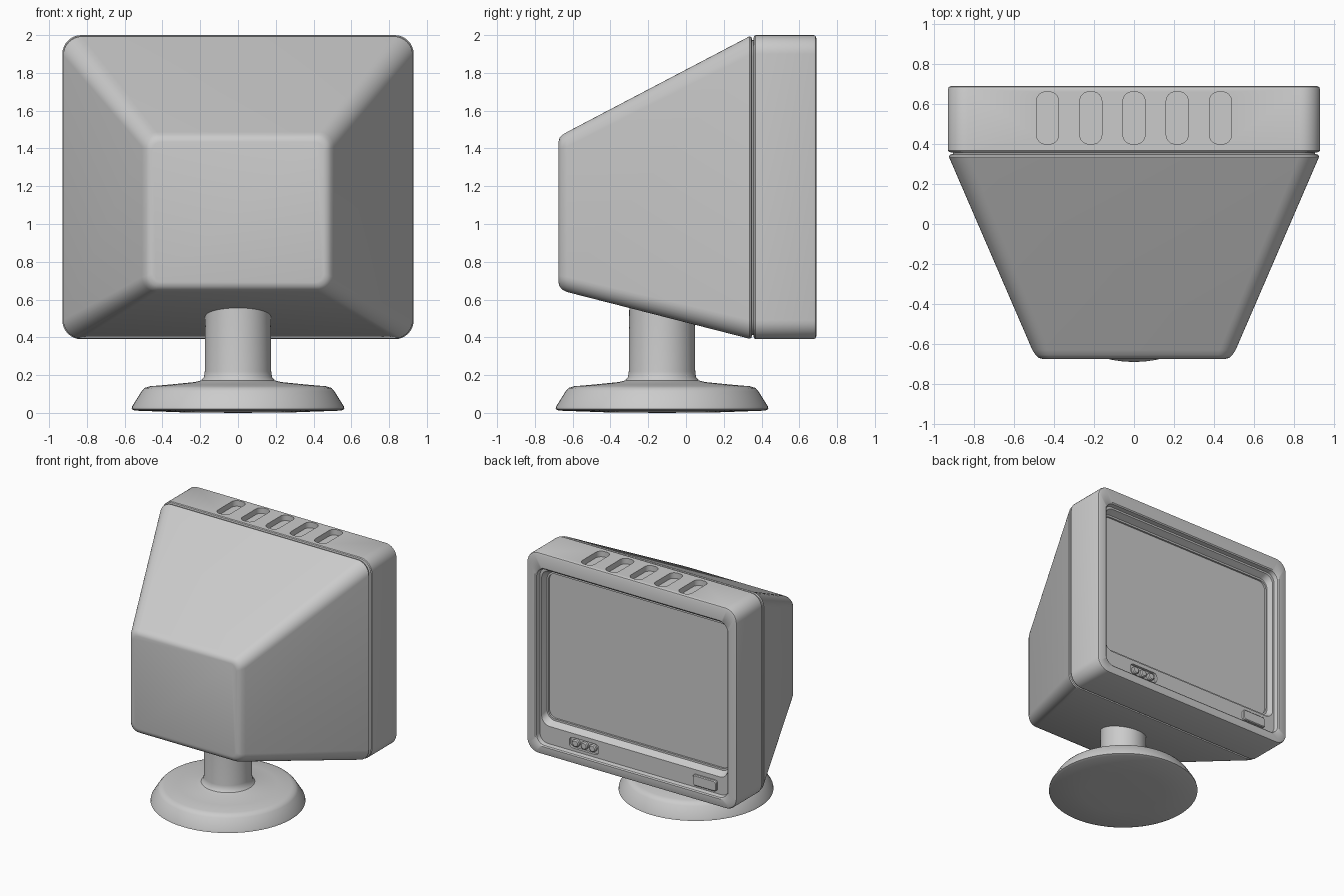
import bpy, bmesh, math

if "Cube" in bpy.data.objects:
    bpy.data.objects.remove(bpy.data.objects["Cube"])


def finish(name, bm, angle=35):
    bmesh.ops.recalc_face_normals(bm, faces=bm.faces)
    me = bpy.data.meshes.new(name)
    bm.to_mesh(me)
    bm.free()
    ob = bpy.data.objects.new(name, me)
    bpy.context.collection.objects.link(ob)
    smooth(ob, angle)
    return ob


def smooth(ob, angle=35):
    bpy.ops.object.select_all(action='DESELECT')
    ob.select_set(True)
    bpy.context.view_layer.objects.active = ob
    bpy.ops.object.shade_smooth_by_angle(angle=math.radians(angle))


def loft(name, sections, axis='Y', n=8):
    """Skin rounded rectangles (d, u0, u1, v0, v1, radius) stacked along an axis."""
    bm = bmesh.new()
    loops = []
    for d, u0, u1, v0, v1, r in sections:
        loop = []
        for k, (cu, cv) in enumerate([(u1 - r, v1 - r), (u0 + r, v1 - r),
                                      (u0 + r, v0 + r), (u1 - r, v0 + r)]):
            for i in range(n + 1):
                a = math.pi / 2 * (k + i / n)
                u, v = cu + r * math.cos(a), cv + r * math.sin(a)
                loop.append(bm.verts.new((u, d, v) if axis == 'Y' else (u, v, d)))
        loops.append(loop)
    for a, b in zip(loops, loops[1:]):
        for i in range(len(a)):
            j = (i + 1) % len(a)
            bm.faces.new((a[i], a[j], b[j], b[i]))
    bm.faces.new(loops[0])
    bm.faces.new(loops[-1])
    return finish(name, bm)


def sym(d, hx, z0, z1, r):
    return (d, -hx, hx, z0, z1, r)


def lathe(name, profile, x, y, steps=64):
    bm = bmesh.new()
    pts = [bm.verts.new((x + r, y, z)) for r, z in profile]
    edges = [bm.edges.new(p) for p in zip(pts, pts[1:])]
    bmesh.ops.spin(bm, geom=pts + edges, cent=(x, y, 0), axis=(0, 0, 1),
                   angle=2 * math.pi, steps=steps)
    bmesh.ops.remove_doubles(bm, verts=bm.verts, dist=1e-5)
    return finish(name, bm)


def cut(ob, cutter):
    mod = ob.modifiers.new('cut', 'BOOLEAN')
    mod.operation, mod.solver, mod.object = 'DIFFERENCE', 'EXACT', cutter
    bpy.context.view_layer.objects.active = ob
    bpy.ops.object.modifier_apply(modifier=mod.name)
    bpy.data.objects.remove(cutter)


# tapered rear housing, with a neck that leaves a groove behind the bezel
loft('rear_housing', [
    sym(-0.675, 0.455, 0.69, 1.435, 0.05),
    sym(-0.67, 0.475, 0.67, 1.455, 0.06),
    sym(-0.655, 0.492, 0.653, 1.472, 0.07),
    sym(-0.63, 0.508, 0.64, 1.487, 0.08),
    sym(0.335, 0.925, 0.393, 1.993, 0.1),
    sym(0.345, 0.922, 0.396, 1.99, 0.1),
    sym(0.349, 0.912, 0.406, 1.98, 0.09),
    sym(0.349, 0.905, 0.413, 1.973, 0.085),
    sym(0.38, 0.905, 0.413, 1.973, 0.085)])

# front bezel with stepped screen recess
bezel = loft('bezel', [
    sym(0.358, 0.915, 0.405, 1.985, 0.09),
    sym(0.361, 0.925, 0.395, 1.995, 0.097),
    sym(0.368, 0.93, 0.39, 2.0, 0.1),
    sym(0.675, 0.93, 0.39, 2.0, 0.1),
    sym(0.685, 0.926, 0.394, 1.996, 0.097),
    sym(0.69, 0.915, 0.405, 1.985, 0.09),
    sym(0.69, 0.855, 0.455, 1.885, 0.075),
    sym(0.683, 0.846, 0.464, 1.876, 0.07),
    sym(0.65, 0.84, 0.47, 1.87, 0.07),
    sym(0.65, 0.825, 0.61, 1.855, 0.07),
    sym(0.60, 0.812, 0.64, 1.83, 0.07),
    sym(0.60, 0.80, 0.655, 1.815, 0.06),
    sym(0.57, 0.80, 0.655, 1.815, 0.06)])

# vent pockets along the top
for i in range(-2, 3):
    x = i * 0.216
    cut(bezel, loft('vent_cutter', [(1.955, x - 0.055, x + 0.055, 0.40, 0.66, 0.045),
                                    (2.1, x - 0.055, x + 0.055, 0.40, 0.66, 0.045)], 'Z'))

# shallow pocket for the three control buttons
cut(bezel, loft('pocket_cutter', [(0.63, 0.32, 0.58, 0.493, 0.577, 0.03),
                                  (0.68, 0.32, 0.58, 0.493, 0.577, 0.03)]))
smooth(bezel)

# screen
loft('screen', [sym(0.56, 0.803, 0.652, 1.818, 0.06), sym(0.585, 0.803, 0.652, 1.818, 0.06)])

# control buttons
for i in range(3):
    x, z = 0.45 + (i - 1) * 0.075, 0.535
    loft('control_button_%d' % (i + 1), [
        (d, x - r, x + r, z - r, z + r, r * 0.999)
        for d, r in ((0.62, 0.03), (0.648, 0.03), (0.655, 0.022))], n=6)

# power button
loft('power_button', [
    (0.64, -0.735, -0.525, 0.49, 0.575, 0.018),
    (0.664, -0.735, -0.525, 0.49, 0.575, 0.018),
    (0.67, -0.729, -0.531, 0.496, 0.569, 0.014)])

# round stand with post
lathe('stand', [(0, 0), (0.3, 0.003), (0.545, 0.012), (0.563, 0.02), (0.56, 0.035),
                (0.51, 0.115), (0.495, 0.132), (0.465, 0.141), (0.36, 0.15), (0.23, 0.163),
                (0.195, 0.172), (0.18, 0.19), (0.176, 0.22), (0.173, 0.60), (0, 0.60)],
      0, -0.127)
